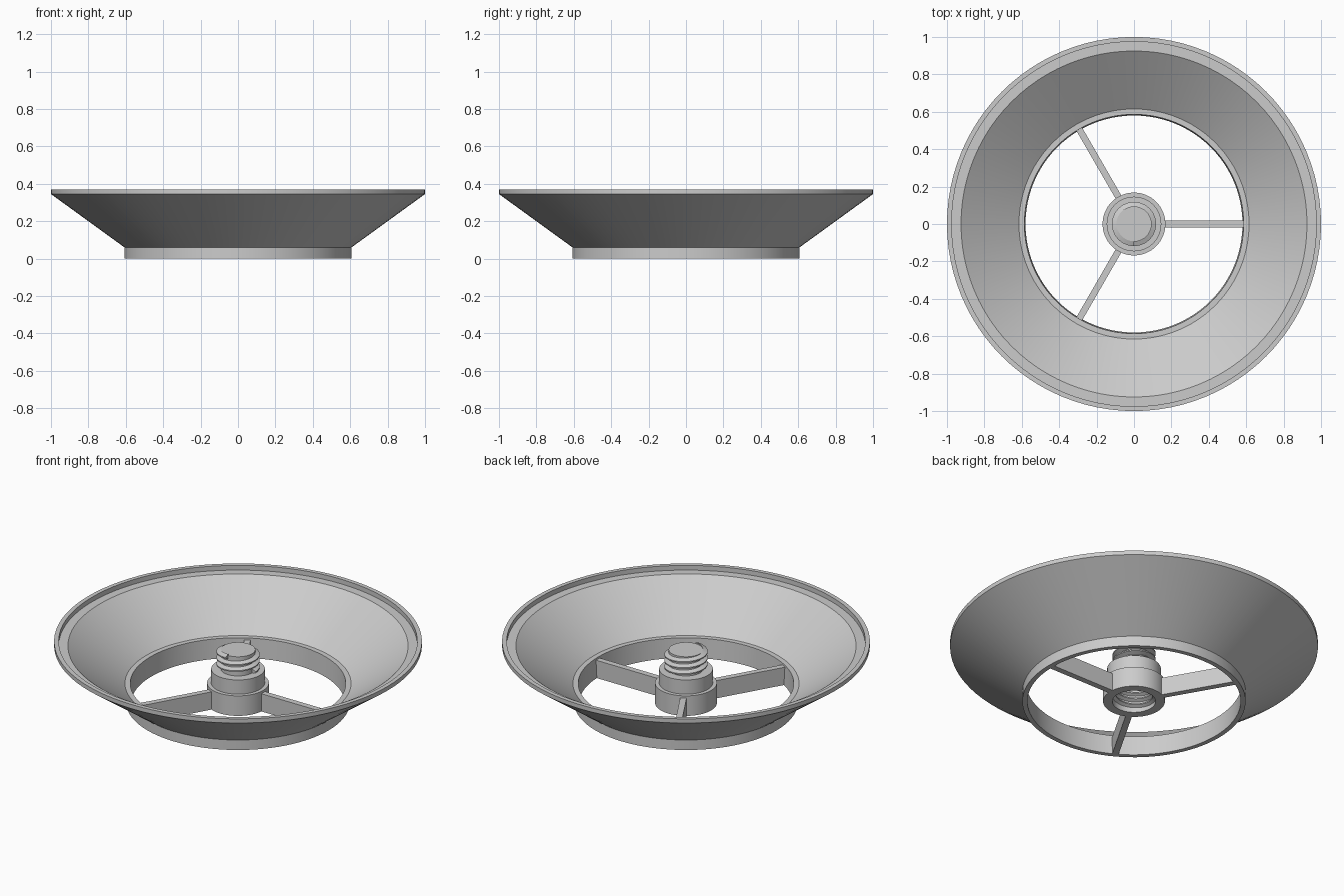
import bpy, bmesh, math
from mathutils import Matrix

cube = bpy.data.objects.get("Cube")
if cube:
    bpy.data.objects.remove(cube, do_unlink=True)

# Single grey plastic material
grey = bpy.data.materials.new("light grey plastic")
grey.use_nodes = True
colour = (0.6, 0.6, 0.6, 1)
grey.diffuse_color = colour
grey.node_tree.nodes["Principled BSDF"].inputs["Base Color"].default_value = colour


def finish(name, bm, smooth=True):
    bmesh.ops.remove_doubles(bm, verts=bm.verts[:], dist=1e-5)
    bmesh.ops.recalc_face_normals(bm, faces=bm.faces[:])
    mesh = bpy.data.meshes.new(name)
    bm.to_mesh(mesh)
    bm.free()
    mesh.materials.append(grey)
    ob = bpy.data.objects.new(name, mesh)
    bpy.context.collection.objects.link(ob)
    if smooth:
        bpy.ops.object.select_all(action="DESELECT")
        ob.select_set(True)
        bpy.context.view_layer.objects.active = ob
        bpy.ops.object.shade_smooth_by_angle(angle=math.radians(25))
    return ob


def lathe(name, profile, closed, steps=96):
    """Spin an (r, z) profile around the z axis."""
    bm = bmesh.new()
    verts = [bm.verts.new((r, 0, z)) for r, z in profile]
    edges = [bm.edges.new(pair) for pair in zip(verts, verts[1:])]
    if closed:
        edges.append(bm.edges.new((verts[-1], verts[0])))
    bmesh.ops.spin(bm, geom=verts + edges, cent=(0, 0, 0), axis=(0, 0, 1),
                   angle=math.tau, steps=steps, use_duplicate=False)
    return finish(name, bm)


def thread(name, root, crest, z0, turns, pitch, steps=48):
    """Sweep a trapezoid ridge along a helix."""
    section = [(root, 0), (crest, pitch * 0.3), (crest, pitch * 0.5), (root, pitch * 0.8)]
    bm = bmesh.new()
    rings = []
    for i in range(int(turns * steps) + 1):
        a = math.tau * i / steps
        rise = z0 + pitch * i / steps
        rings.append([bm.verts.new((r * math.cos(a), r * math.sin(a), rise + z))
                      for r, z in section])
    for lo, hi in zip(rings, rings[1:]):
        for j in range(4):
            k = (j + 1) % 4
            bm.faces.new((lo[j], lo[k], hi[k], hi[j]))
    bm.faces.new(rings[0])
    bm.faces.new(rings[-1])
    return finish(name, bm)


# Flared funnel with bottom collar and stepped rim
lathe("funnel_shell", [
    (0.58, 0), (0.607, 0), (0.607, 0.06), (1, 0.345), (1, 0.37), (0.975, 0.37),
    (0.975, 0.342), (0.925, 0.342), (0.615, 0.117), (0.586, 0.117)], True)

# Hollow stepped hub carrying the solid stud
lathe("hub", [
    (0, 0.16), (0.118, 0.16), (0.118, 0), (0.168, 0), (0.168, 0.12), (0.146, 0.12),
    (0.146, 0.205), (0.094, 0.205), (0.094, 0.32), (0, 0.32)], False, 64)

# Male thread on the stud, female thread in the socket
thread("stud_thread", 0.092, 0.118, 0.2, 2.75, 0.036)
thread("socket_thread", 0.12, 0.1, 0.005, 3.5, 0.036)

# Three spokes joining hub and collar
inner, outer, width, height = 0.16, 0.59, 0.035, 0.106
for n in range(3):
    bm = bmesh.new()
    bmesh.ops.create_cube(bm, size=1)
    place = (Matrix.Rotation(n * math.tau / 3, 4, "Z")
             @ Matrix.Translation(((inner + outer) / 2, 0, height / 2))
             @ Matrix.Diagonal((outer - inner, width, height, 1)))
    bmesh.ops.transform(bm, matrix=place, verts=bm.verts[:])
    finish("spoke_%d" % (n + 1), bm, smooth=False)
